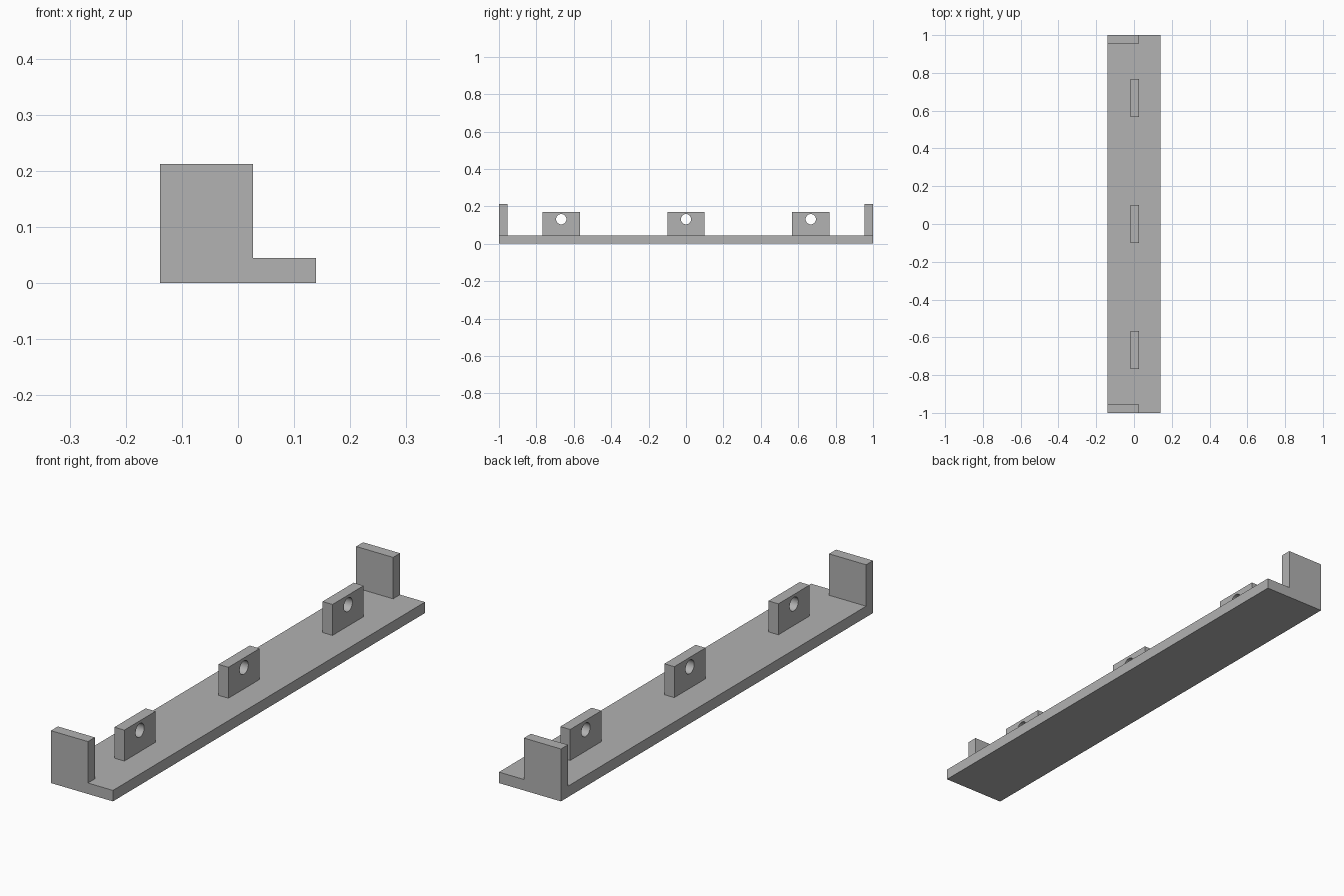
import bpy
import math

cube = bpy.data.objects.get("Cube")
if cube:
    bpy.data.objects.remove(cube, do_unlink=True)

GREY = (0.445, 0.445, 0.445, 1)
mat = bpy.data.materials.new("plain grey")
mat.use_nodes = True
mat.diffuse_color = GREY
mat.node_tree.nodes["Principled BSDF"].inputs["Base Color"].default_value = GREY

HALF_W, BASE_T, THICK = 0.139, 0.0445, 0.0445
FACE_X = 0.027  # shared left edge of end walls and tabs


def box(name, x, y, z):
    """Box spanning the given (low, high) ranges."""
    spans = (x, y, z)
    bpy.ops.mesh.primitive_cube_add(size=1, location=[(a + b) / 2 for a, b in spans])
    ob = bpy.context.object
    ob.name = name
    ob.scale = [b - a for a, b in spans]
    bpy.ops.object.transform_apply(location=False, rotation=False, scale=True)
    ob.data.materials.append(mat)
    return ob


# Base plate
box("base_plate", (-HALF_W, HALF_W), (-1, 1), (0, BASE_T))

# Upright walls at both ends
box("front_end_wall", (-HALF_W, FACE_X), (-1, -1 + THICK), (BASE_T, 0.2125))
box("back_end_wall", (-HALF_W, FACE_X), (1 - THICK, 1), (BASE_T, 0.2125))

# Mounting tabs, each with a round hole through it
for label, y in (("front", -0.667), ("middle", 0), ("back", 0.667)):
    tab = box(label + "_tab", (FACE_X - THICK, FACE_X), (y - 0.1, y + 0.1), (BASE_T, 0.17))
    bpy.ops.mesh.primitive_cylinder_add(vertices=48, radius=0.0275, depth=0.2,
                                        location=(0, y, 0.131),
                                        rotation=(0, math.pi / 2, 0))
    cutter = bpy.context.object
    cutter.name = label + "_hole_cutter"
    cutter.data.materials.append(mat)
    bpy.context.view_layer.objects.active = tab
    cut = tab.modifiers.new("hole", "BOOLEAN")
    cut.operation, cut.object, cut.solver = "DIFFERENCE", cutter, "EXACT"
    bpy.ops.object.modifier_apply(modifier=cut.name)
    bpy.data.objects.remove(cutter, do_unlink=True)

    # Smooth hole wall with crisp edges
    bpy.ops.object.select_all(action="DESELECT")
    tab.select_set(True)
    bpy.ops.object.shade_smooth_by_angle(angle=math.radians(30))
